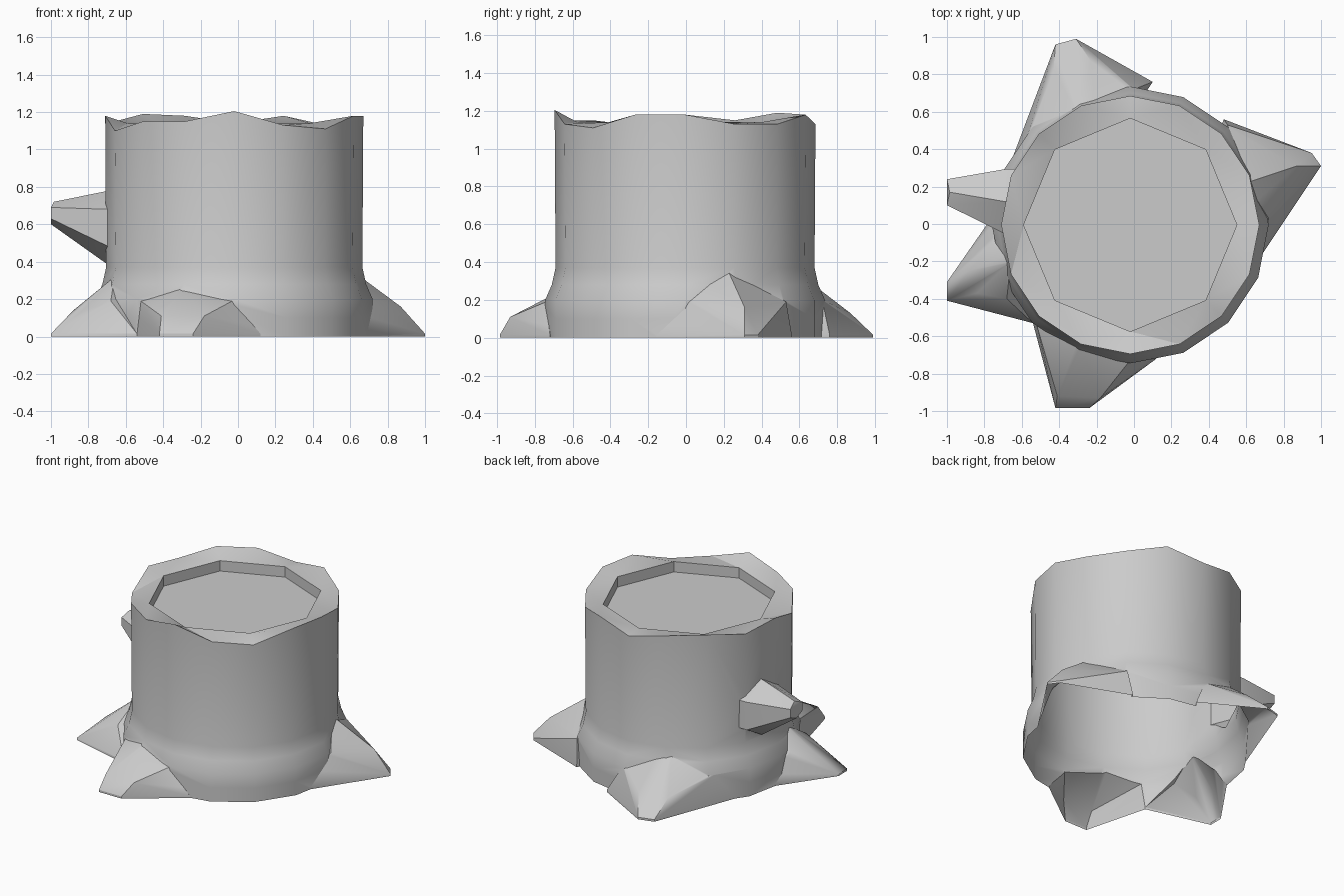
import bpy, bmesh, math
from mathutils import Vector

if "Cube" in bpy.data.objects:
    bpy.data.objects.remove(bpy.data.objects["Cube"])

CX, CY = -0.02, -0.005


def make_object(name, bm):
    bmesh.ops.recalc_face_normals(bm, faces=bm.faces)
    mesh = bpy.data.meshes.new(name)
    bm.to_mesh(mesh)
    bm.free()
    obj = bpy.data.objects.new(name, mesh)
    bpy.context.collection.objects.link(obj)
    return obj


def ring(bm, n, r, heights):
    verts = []
    for i in range(n):
        a = 2 * math.pi * i / n
        z = heights[i] if isinstance(heights, list) else heights
        verts.append(bm.verts.new((CX + r * math.cos(a), CY + r * math.sin(a), z)))
    return verts


def bridge(bm, lo, hi):
    n = len(lo)
    for i in range(n):
        j = (i + 1) % n
        bm.faces.new((lo[i], lo[j], hi[j], hi[i]))


def hull(name, points):
    bm = bmesh.new()
    for p in points:
        bm.verts.new(p)
    res = bmesh.ops.convex_hull(bm, input=bm.verts)
    loose = [v for v in bm.verts if not v.link_faces]
    bmesh.ops.delete(bm, geom=loose, context='VERTS')
    return make_object(name, bm)


def root(name, base, upper, depth):
    # ground outline is carried below the ground, then trimmed later
    pts = [(x, y, z) for x, y in base for z in (-depth, 0.015)]
    return hull(name, pts + upper)


# Trunk: flared 16-sided wall with an uneven rim
rim_z = [1.18, 1.13, 1.13, 1.18, 1.13, 1.18, 1.19, 1.15,
         1.18, 1.10, 1.15, 1.15, 1.205, 1.13, 1.11, 1.18]
bm = bmesh.new()
levels = [ring(bm, 16, r, z) for r, z in
          ((0.74, -0.3), (0.74, 0.10), (0.74, 0.20), (0.705, 0.28), (0.685, 0.37))]
levels.append(ring(bm, 16, 0.69, rim_z))
for lo, hi in zip(levels, levels[1:]):
    bridge(bm, lo, hi)
bm.faces.new(levels[0])

# Octagonal sunken cut face on top
rim = levels[-1]
pit_top = ring(bm, 8, 0.57, 1.14)
pit_floor = ring(bm, 8, 0.57, 1.065)
for k in range(8):
    a, b, c = rim[2 * k], rim[2 * k + 1], rim[(2 * k + 2) % 16]
    p, q = pit_top[k], pit_top[(k + 1) % 8]
    for tri in ((a, b, p), (b, q, p), (b, c, q)):
        bm.faces.new(tri)
bridge(bm, pit_top, pit_floor)
bm.faces.new(pit_floor)
stump = make_object("stump", bm)

# Roots
parts = [
    root("front_root",
         [(-0.54, -0.53), (-0.42, -0.985), (-0.24, -0.985), (0.12, -0.72), (-0.1, -0.4)],
         [(-0.41, -0.92, 0.11), (-0.18, -0.93, 0.11), (-0.03, -0.74, 0.19),
          (-0.52, -0.54, 0.19), (-0.30, -0.62, 0.27)], 0.10),
    root("left_root",
         [(-0.68, 0.15), (-1.0, -0.31), (-1.0, -0.41), (-0.54, -0.53), (-0.4, -0.1)],
         [(-0.88, -0.25, 0.14), (-0.84, -0.37, 0.13), (-0.76, -0.10, 0.19),
          (-0.68, -0.40, 0.19), (-0.66, -0.2, 0.32)], 0.12),
    root("right_root",
         [(0.66, -0.20), (1.0, 0.31), (0.95, 0.38), (0.48, 0.56), (0.3, 0.1)],
         [(0.87, 0.31, 0.16), (0.72, 0.03, 0.20), (0.50, 0.53, 0.19),
          (0.60, 0.22, 0.36)], 0.14),
    root("back_root",
         [(-0.67, 0.30), (-0.46, 0.82), (-0.42, 0.96), (-0.31, 0.99), (0.10, 0.76), (-0.2, 0.3)],
         [(-0.43, 0.82, 0.12), (-0.23, 0.87, 0.13), (-0.36, 0.68, 0.20),
          (-0.57, 0.47, 0.20), (0.0, 0.72, 0.20), (-0.29, 0.57, 0.36)], 0.16),
]

# Broken side branch: tapered six-sided stub
branch = []
for i in range(6):
    a = math.radians(60 * i + 30)
    c, s = math.cos(a), math.sin(a)
    branch.append((-0.55, 0.12 + 0.20 * c, 0.58 + 0.20 * s))
    branch.append((-0.69, 0.12 + 0.20 * c, 0.58 + 0.20 * s))
    branch.append((-0.985 - 0.015 * (s < 0.6), 0.17 + 0.08 * c, 0.66 + 0.06 * s))
parts.append(hull("side_branch", branch))

# Fuse everything into one skin
bpy.context.view_layer.objects.active = stump
stump.select_set(True)
for part in parts:
    mod = stump.modifiers.new("fuse", 'BOOLEAN')
    mod.operation = 'UNION'
    mod.solver = 'EXACT'
    mod.object = part
    bpy.ops.object.modifier_apply(modifier=mod.name)
    bpy.data.objects.remove(part)

# Trim at ground level, leaving the underside open
bm = bmesh.new()
bm.from_mesh(stump.data)
bmesh.ops.bisect_plane(bm, geom=bm.verts[:] + bm.edges[:] + bm.faces[:],
                       plane_co=Vector((0, 0, 0)), plane_no=Vector((0, 0, 1)),
                       clear_inner=True)
bm.to_mesh(stump.data)
bm.free()
bpy.ops.object.shade_smooth_by_angle(angle=math.radians(30))
